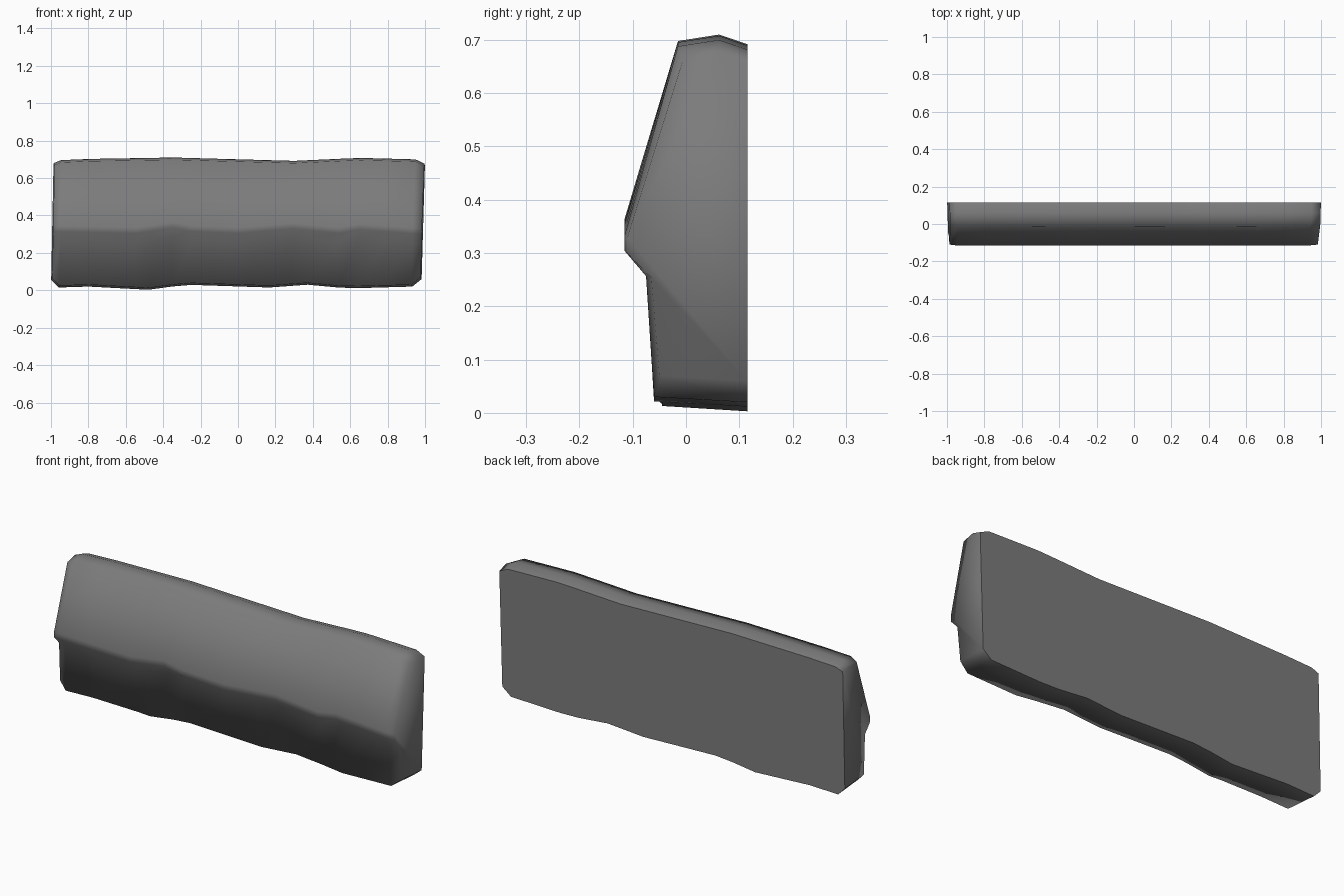
import bpy, bmesh

cube = bpy.data.objects.get("Cube")
if cube:
    bpy.data.objects.remove(cube, do_unlink=True)

# Uneven edge lines along the length, as (x, z)
BOTTOM = [(-1, .055), (-.96, .015), (-.8, .02), (-.48, .003), (-.28, .03),
          (.17, .015), (.38, .03), (.6, .01), (.95, .02), (1, .06)]
LEDGE = [(-1, .28), (-.55, .27), (-.35, .3), (-.2, .27), (0, .27),
         (.3, .295), (.55, .27), (.66, .29), (1, .265)]
TOP = [(-1, .68), (-.95, .7), (-.35, .71), (.3, .692), (.65, .708), (.95, .7), (1, .677)]
STATIONS = [-1, -.96, -.8, -.55, -.48, -.35, -.25, 0, .17, .3, .38, .55, .66, .8, .95, 1]


def sample(line, x):
    for (x0, z0), (x1, z1) in zip(line, line[1:]):
        if x <= x1:
            return z0 + (z1 - z0) * (x - x0) / (x1 - x0)
    return line[-1][1]


def section(x):
    """Cross-section from the back bottom round the front to the back top."""
    low, ledge, top = (sample(line, x) for line in (BOTTOM, LEDGE, TOP))
    end = abs(x) == 1
    inset = .01 if end else 0
    foot = -.06 if abs(x) > .6 else -.045
    points = [(.115, low), (foot + inset, low + .01), (-.075 + inset, ledge - .012),
              (-.115 + inset / 2, ledge + .035), (-.115 + inset / 2, ledge + .065),
              (-.015 + inset, top - .012), (.062, top), (.115, top - .018)]
    ring = []
    for y, z in points:
        # ends lean a little and taper towards the front
        if x < 0:
            edge = -1 + .014 * z / .7 + .03 * (.115 - y)
        else:
            edge = .98 + .02 * z / .69 - .03 * (.115 - y)
        ring.append((abs(x) * edge, y, z))
    return ring


# Stone slab lofted through the cross-sections
bm = bmesh.new()
rings = [[bm.verts.new(p) for p in section(x)] for x in STATIONS]
for a, b in zip(rings, rings[1:]):
    for i in range(len(a)):
        j = (i + 1) % len(a)
        bm.faces.new((a[i], a[j], b[j], b[i]))
bm.faces.new(rings[0])
bm.faces.new(rings[-1][::-1])
bmesh.ops.recalc_face_normals(bm, faces=bm.faces)

# Soft worn surface with a crisp flat back
for face in bm.faces:
    face.smooth = True
for edge in bm.edges:
    if sum(f.normal.y > .95 for f in edge.link_faces) == 1:
        edge.smooth = False
mesh = bpy.data.meshes.new("stone_slab")
bm.to_mesh(mesh)
bm.free()

# Grey stone
stone = bpy.data.materials.new("grey_stone")
stone.use_nodes = True
colour = (.2, .2, .2, 1)
stone.diffuse_color = colour
stone.node_tree.nodes["Principled BSDF"].inputs["Base Color"].default_value = colour
mesh.materials.append(stone)

slab = bpy.data.objects.new("stone_slab", mesh)
bpy.context.collection.objects.link(slab)
